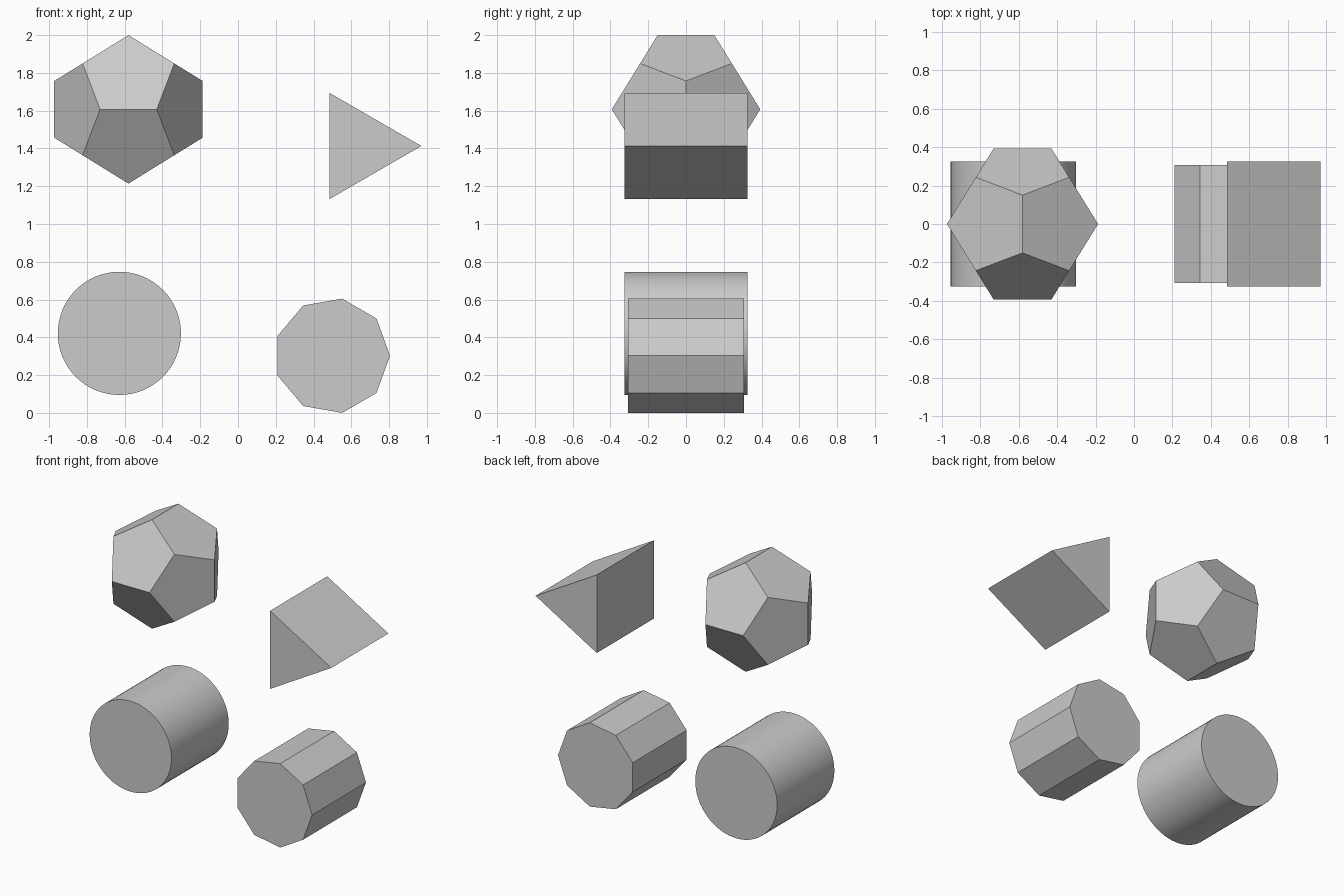
import bpy, bmesh
from math import cos, sin, tau, sqrt, radians

if "Cube" in bpy.data.objects:
    bpy.data.objects.remove(bpy.data.objects["Cube"])


def finish(name, bm, location):
    bmesh.ops.recalc_face_normals(bm, faces=bm.faces)
    mesh = bpy.data.meshes.new(name)
    bm.to_mesh(mesh)
    bm.free()
    obj = bpy.data.objects.new(name, mesh)
    obj.location = location
    bpy.context.collection.objects.link(obj)
    return obj


def prism(name, sides, radius, x, z):
    """Regular prism along y, first corner towards +x, as deep as it is wide."""
    bm = bmesh.new()
    ring = [bm.verts.new((radius * cos(tau * i / sides), -radius, radius * sin(tau * i / sides)))
            for i in range(sides)]
    cap = bm.faces.new(ring)
    ext = bmesh.ops.extrude_face_region(bm, geom=[cap], use_keep_orig=True)
    moved = [v for v in ext["geom"] if isinstance(v, bmesh.types.BMVert)]
    bmesh.ops.translate(bm, verts=moved, vec=(0, 2 * radius, 0))
    return finish(name, bm, (x, 0, z))


def dodecahedron(name, extent, x, z):
    """Regular dodecahedron reaching 'extent' along each axis."""
    phi = (1 + sqrt(5)) / 2
    s = extent / phi
    bm = bmesh.new()
    signs = (-1, 1)
    points = [(a, b, c) for a in signs for b in signs for c in signs]
    for a in signs:
        for b in signs:
            p, q = a / phi, b * phi
            points += [(0, p, q), (p, q, 0), (q, 0, p)]
    for p in points:
        bm.verts.new([s * c for c in p])
    bmesh.ops.convex_hull(bm, input=bm.verts)
    # merge hull triangles into pentagons
    bmesh.ops.dissolve_limit(bm, angle_limit=radians(2), verts=bm.verts, edges=bm.edges)
    return finish(name, bm, (x, 0, z))


# Upper pair
dodecahedron("dodecahedron", 0.393, -0.58, 1.607)
prism("triangular_prism", 3, 0.325, 0.646, 1.413)

# Lower pair
prism("nonagonal_prism", 9, 0.307, 0.498, 0.3025)
cylinder = prism("cylinder", 64, 0.326, -0.628, 0.421)

# Round the cylinder wall, keep its rims sharp
bpy.ops.object.select_all(action='DESELECT')
cylinder.select_set(True)
bpy.context.view_layer.objects.active = cylinder
bpy.ops.object.shade_smooth_by_angle(angle=radians(30))
